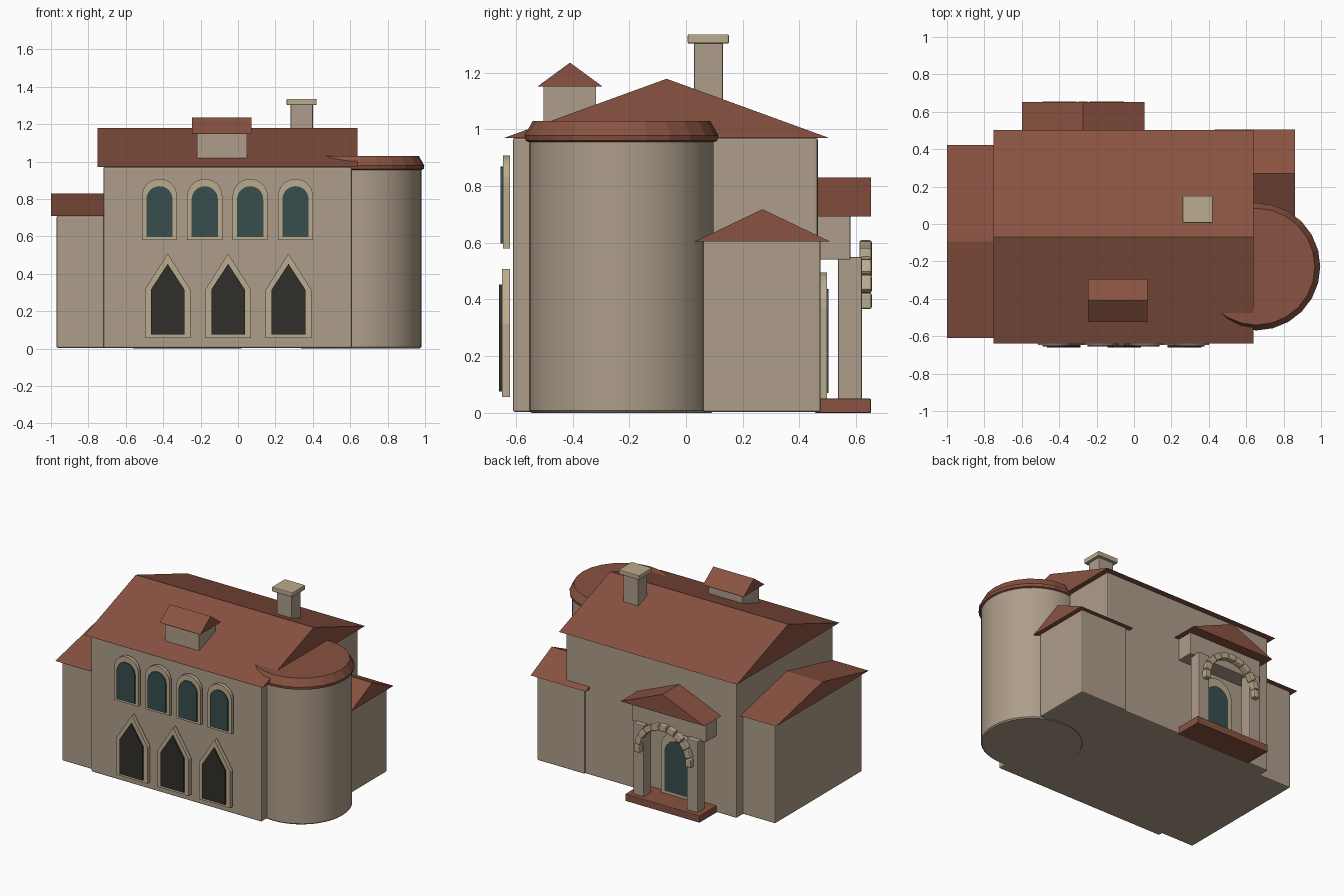
import bpy, bmesh, math
from mathutils import Matrix, Vector

if "Cube" in bpy.data.objects:
    bpy.data.objects.remove(bpy.data.objects["Cube"])

def mat(name, r, g, b):
    m = bpy.data.materials.new(name)
    m.diffuse_color = (r, g, b, 1)
    m.use_nodes = True
    m.node_tree.nodes["Principled BSDF"].inputs["Base Color"].default_value = m.diffuse_color
    return m

WALL = mat("wall", .42, .34, .255)
ROOF = mat("roof", .25, .085, .052)
TRIM = mat("trim", .50, .41, .27)
GLASS = mat("glass", .04, .075, .075)
DARK = mat("dark_opening", .03, .028, .024)

def finish(name, bm, material, bevel=0):
    bmesh.ops.recalc_face_normals(bm, faces=bm.faces)
    me = bpy.data.meshes.new(name)
    bm.to_mesh(me)
    bm.free()
    ob = bpy.data.objects.new(name, me)
    bpy.context.collection.objects.link(ob)
    me.materials.append(material)
    if bevel:
        b = ob.modifiers.new("bevel", 'BEVEL')
        b.width, b.segments = bevel, 2
    return ob

def box(name, x, y, z, material, bevel=0):
    bm = bmesh.new()
    size = [b - a for a, b in (x, y, z)]
    mid = [(a + b) / 2 for a, b in (x, y, z)]
    bmesh.ops.create_cube(bm, size=1, matrix=Matrix.Translation(mid) @ Matrix.Diagonal((*size, 1)))
    return finish(name, bm, material, bevel)

def prism(name, outline, offset, material):
    """Extrude a flat closed outline along an offset vector."""
    bm = bmesh.new()
    f = bm.faces.new([bm.verts.new(p) for p in outline])
    ext = bmesh.ops.extrude_face_region(bm, geom=[f], use_keep_orig=True)['geom']
    bmesh.ops.translate(bm, vec=Vector(offset), verts=[v for v in ext if isinstance(v, bmesh.types.BMVert)])
    return finish(name, bm, material)

def gable(name, x, y, z, ridge='x'):
    if ridge == 'x':
        tri = [(x[0], y[0], z[0]), (x[0], y[1], z[0]), (x[0], sum(y) / 2, z[1])]
        return prism(name, tri, (x[1] - x[0], 0, 0), ROOF)
    tri = [(x[0], y[0], z[0]), (x[1], y[0], z[0]), (sum(x) / 2, y[0], z[1])]
    return prism(name, tri, (0, y[1] - y[0], 0), ROOF)

def round_top(cx, half, z0, z1, y):
    zc = z1 - half
    arc = [(cx + half * math.cos(math.pi * i / 14), y, zc + half * math.sin(math.pi * i / 14)) for i in range(15)]
    return [(cx - half, y, z0), (cx + half, y, z0)] + arc

def point_top(cx, half, z0, zs, z1, y):
    return [(cx - half, y, z0), (cx + half, y, z0), (cx + half, y, zs), (cx, y, z1), (cx - half, y, zs)]

# Main house
box("main_walls", (-.72, .61), (-.61, .465), (.003, .97), WALL, .008)
gable("main_roof", (-.75, .64), (-.64, .503), (.97, 1.178))

# Left wing and rear right annex
box("left_wing", (-.97, -.70), (-.58, .39), (.003, .71), WALL, .008)
gable("left_wing_roof", (-1.0, -.67), (-.61, .423), (.71, .828))
box("rear_annex", (.46, .83), (.06, .475), (.003, .61), WALL, .008)
gable("rear_annex_roof", (.43, .86), (.033, .506), (.605, .718))

# Round corner tower with a faceted flat-topped roof
def lathe(name, profile, sides, material):
    bm = bmesh.new()
    rings = []
    for r, z in profile:
        rings.append([bm.verts.new((.655 + r * math.cos(2 * math.pi * i / sides),
                                    -.228 + r * math.sin(2 * math.pi * i / sides), z)) for i in range(sides)])
    for a, b in zip(rings, rings[1:]):
        for i in range(sides):
            j = (i + 1) % sides
            bm.faces.new((a[i], a[j], b[j], b[i]))
    bm.faces.new(rings[0])
    bm.faces.new(rings[-1])
    return finish(name, bm, material)

tower = lathe("tower", [(.317, 0), (.325, .008), (.325, .965)], 48, WALL)
bpy.context.view_layer.objects.active = tower
tower.select_set(True)
bpy.ops.object.shade_smooth_by_angle(angle=math.radians(30))
lathe("tower_roof", [(.327, .955), (.338, .96), (.341, .978), (.312, 1.03)], 24, ROOF)

# Roof dormer and chimney
box("dormer", (-.22, .047), (-.503, -.317), (1.0, 1.155), WALL)
gable("dormer_roof", (-.245, .073), (-.525, -.293), (1.15, 1.235))
box("chimney", (.282, .4), (.028, .13), (1.0, 1.305), WALL, .004)
box("chimney_cap", (.26, .42), (.006, .151), (1.302, 1.335), TRIM, .005)

# Upper round-headed windows
for i in range(4):
    cx = -.42 + i * .2425
    prism(f"upper_frame_{i}", round_top(cx, .094, .58, .907, -.646), (0, .025, 0), TRIM)
    prism(f"upper_glass_{i}", round_top(cx, .07, .597, .868, -.654), (0, .02, 0), GLASS)

# Lower pointed openings
for i in range(3):
    cx = -.376 + i * .323
    prism(f"lower_frame_{i}", point_top(cx, .122, .056, .315, .508, -.648), (0, .028, 0), TRIM)
    prism(f"lower_opening_{i}", point_top(cx, .09, .075, .315, .453, -.659), (0, .025, 0), DARK)

# Back porch: step, pillars, lintel, roof
PX = -.272
box("porch_step", (PX - .29, PX + .29), (.455, .652), (0, .05), ROOF, .003)
for s in (-1, 1):
    c = PX + s * .21
    box("porch_pillar", (c - .042, c + .042), (.536, .62), (.001, .55), WALL, .005)
box("porch_lintel", (PX - .29, PX + .29), (.455, .58), (.54, .70), WALL, .005)
gable("porch_roof", (PX - .327, PX + .327), (.455, .652), (.693, .83), 'y')

# Back door
prism("door_frame", round_top(PX, .12, .05, .495, .47), (0, .028, 0), TRIM)
prism("door_panel", round_top(PX, .088, .07, .437, .485), (0, .018, 0), GLASS)

# Arch of separate stones in front of the porch
N = 11
for i in range(N):
    a = math.pi * i / (N - 1)
    stone = box(f"arch_stone_{i}", (-.022, .022), (-.022, .022), (-.029, .029), TRIM, .008)
    stone.location = (PX + .2 * math.cos(a), .633, .395 + .192 * math.sin(a))
    stone.rotation_euler = (0, -a, 0)
